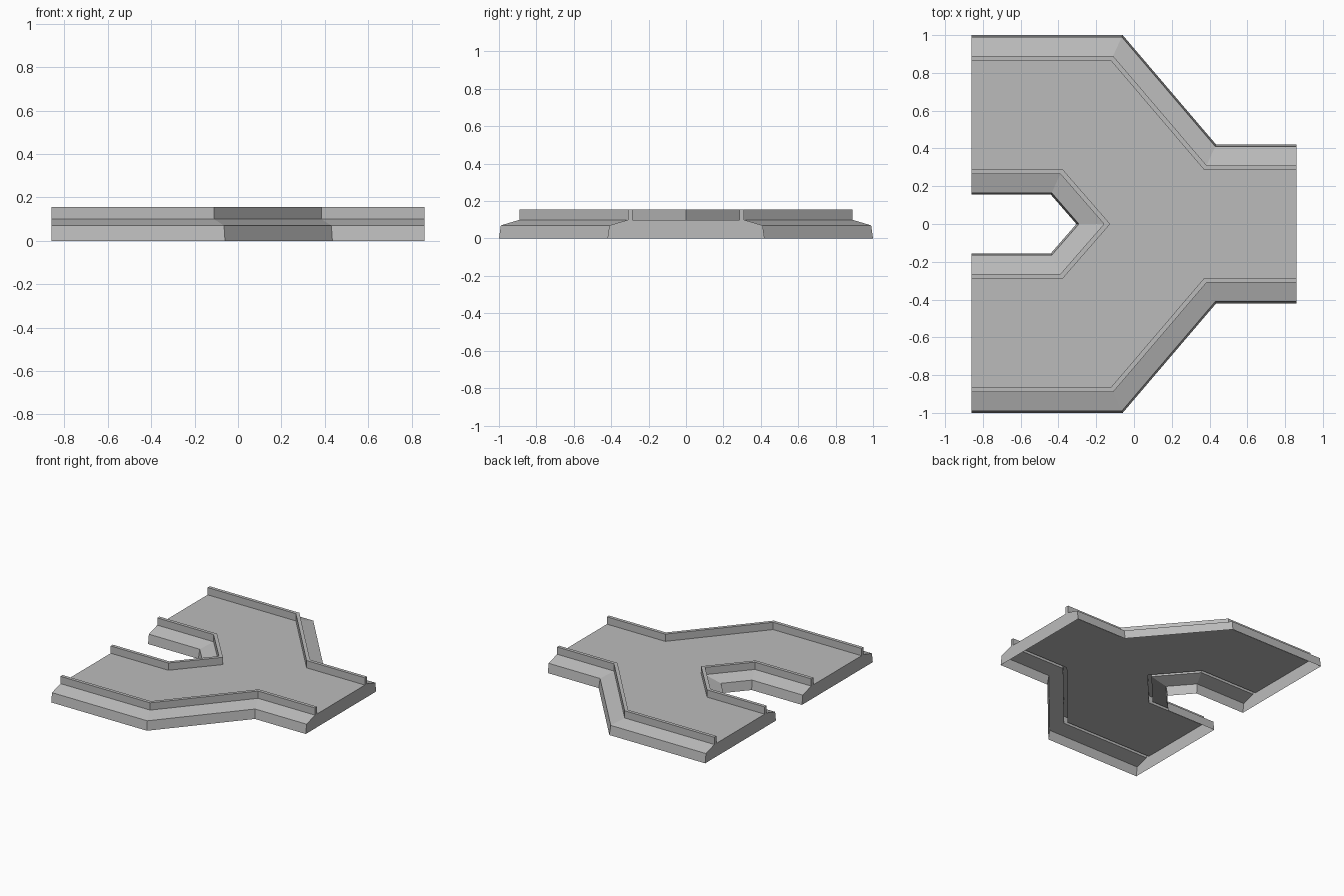
import bpy
from mathutils import Vector

cube = bpy.data.objects.get("Cube")
if cube:
    bpy.data.objects.remove(cube, do_unlink=True)

grey = bpy.data.materials.new("plain grey")
grey.use_nodes = True
COLOUR = (0.5, 0.5, 0.5, 1)
grey.diffuse_color = COLOUR
grey.node_tree.nodes["Principled BSDF"].inputs["Base Color"].default_value = COLOUR

# Edge cross-section: (distance inward, height) for skirt, ledge and hollow rail
PROFILE = [(0, 0), (0.01, 0.07), (0.11, 0.10), (0.11, 0.155), (0.135, 0.155), (0.135, 0.10)]
END = 0.86

# Ground outlines, counter-clockwise with the deck on their left
front = [(-END, -1), (-0.06, -1), (0.435, -0.42), (END, -0.42)]
back = [(x, -y) for x, y in reversed(front)]
notch = [(-END, 0.155), (-0.44, 0.155), (-0.305, 0), (-0.44, -0.155), (-END, -0.155)]


def inset(path, d):
    """Move a path to its left by d, with mitred corners."""
    pts = [Vector(p) for p in path]
    normals = []
    for a, b in zip(pts, pts[1:]):
        t = (b - a).normalized()
        normals.append(Vector((-t.y, t.x)))
    result = []
    for i, p in enumerate(pts):
        n0 = normals[max(i - 1, 0)]
        n1 = normals[min(i, len(normals) - 1)]
        result.append(p + (n0 + n1) * d / (1 + n0.dot(n1)))
    return result


def sections(path):
    """Cross-section points at every corner of a path."""
    rails = [[(p.x, p.y, z) for p in inset(path, d)] for d, z in PROFILE]
    return [list(s) for s in zip(*rails)]


def add_mesh(name, verts, faces):
    mesh = bpy.data.meshes.new(name)
    mesh.from_pydata(verts, [], faces)
    mesh.materials.append(grey)
    obj = bpy.data.objects.new(name, mesh)
    bpy.context.collection.objects.link(obj)
    return obj


# Raised edgings swept along the three outlines
n = len(PROFILE)
edges = []
for name, path in (("front_edging", front), ("back_edging", back), ("notch_edging", notch)):
    secs = sections(path)
    edges.append(secs)
    faces = [(k * n + j, (k + 1) * n + j, (k + 1) * n + j + 1, k * n + j + 1)
             for k in range(len(secs) - 1) for j in range(n - 1)]
    add_mesh(name, [v for s in secs for v in s], faces)

# Flat deck between the rails
rim = [s[-1] for secs in edges for s in secs]
add_mesh("deck", rim, [range(len(rim))])

# Upright plates closing the three road ends
for i, name in enumerate(("right_end", "back_leg_end", "front_leg_end")):
    outline = edges[(i + 1) % 3][0] + edges[i][-1][::-1]
    add_mesh(name, outline, [range(len(outline))])
